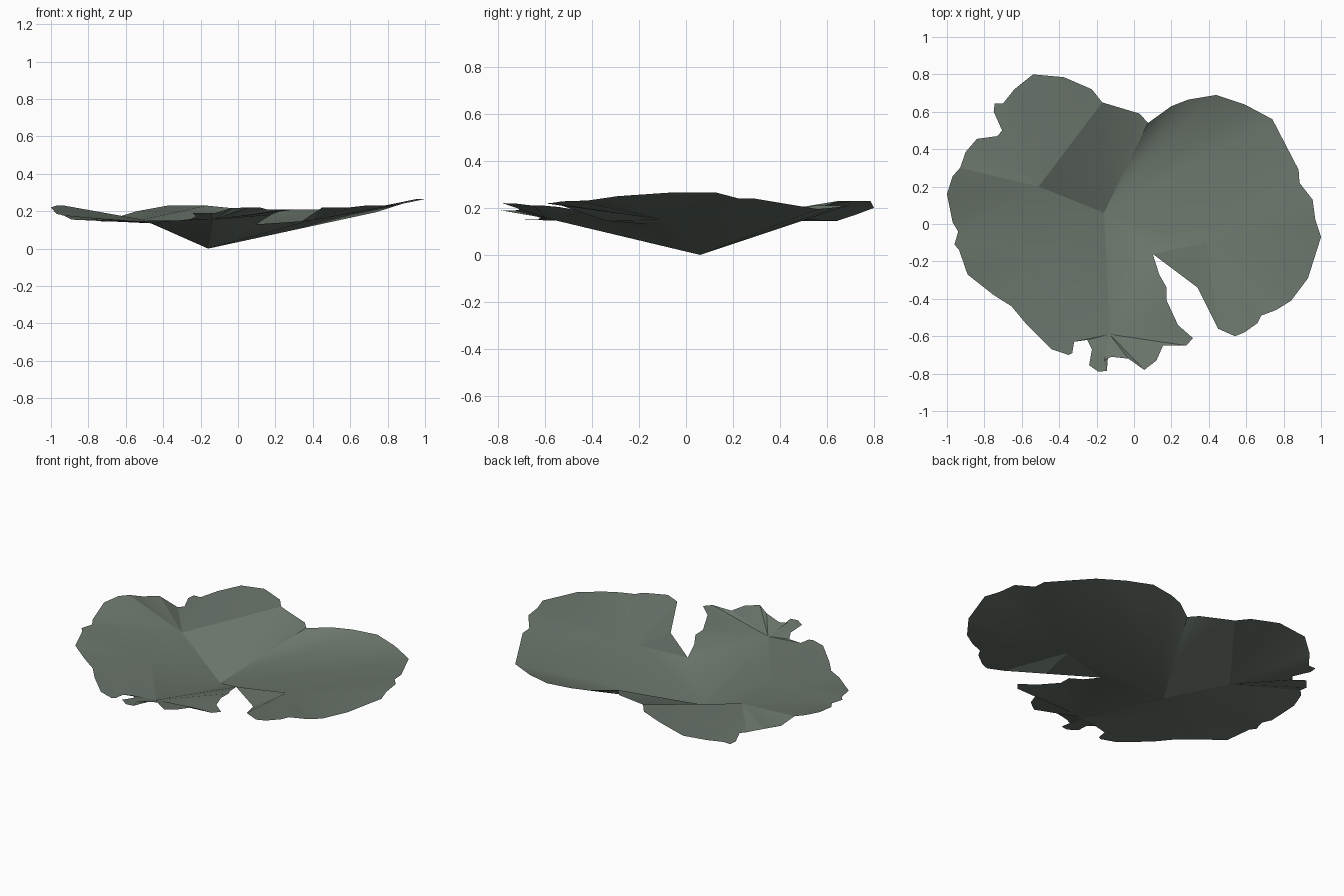
import bpy
import bmesh
from math import radians
from mathutils import Vector

default_cube = bpy.data.objects.get("Cube")
if default_cube:
    bpy.data.objects.remove(default_cube, do_unlink=True)

UNIT = 0.01  # all plan points below are in hundredths

# Inner points of the leaf: the deep centre and the shoulders around it
CENTRE = Vector((-16, 6, 0)) * UNIT
EAST = Vector((39, -10, 15)) * UNIT
BACK_RIGHT = Vector((-51, 20, 15.5)) * UNIT
FRONT_RIGHT = Vector((-46, -16, 13.5)) * UNIT
FRONT = Vector((-13, -59, 15.5)) * UNIT

# Leaf outline, counter-clockwise from the tip of the notch, one run per shoulder
notch_tip = [(10, -16)]
east_rim = [(34, -34), (45, -56), (54, -60), (59, -58), (66, -53), (68, -49),
            (76, -46), (84, -41), (93, -29), (100, -7), (97, 2), (95.5, 13),
            (88.5, 22), (88, 29), (74, 56)]
back_rim = [(59, 64), (44, 69), (29, 66.5), (20, 63), (7.5, 54), (3, 59), (-17, 65)]
back_right_rim = [(-22.5, 72), (-37.5, 78.5), (-54, 80), (-64, 72), (-70, 64.5),
                  (-74.5, 64.5), (-75, 60), (-70.5, 50), (-73, 47), (-84, 45.5),
                  (-90, 38.5), (-93, 30), (-97, 25.5), (-100, 16), (-97, 1), (-94, -4)]
front_right_rim = [(-96, -11), (-93.5, -14), (-89, -27), (-75, -38), (-65.5, -44),
                   (-58, -53), (-44, -67), (-35, -70), (-33, -69), (-32, -63)]
front_rim = [(-25, -62), (-22.5, -67), (-24, -75.5), (-19, -79), (-14.5, -78.5),
             (-16, -73), (-12, -71), (-3, -72), (5.5, -78), (12, -73), (15.5, -65),
             (28, -65), (31.5, -61), (23.5, -54), (17.5, -41), (17.5, -34),
             (13.5, -27), (10, -16)]

# Height of the wavy rim at a few places (x, y, height)
RIM_HEIGHTS = [
    (10, -16, 13), (34, -34, 14.5), (47, -58, 22), (76, -46, 23), (93, -29, 25),
    (100, -7, 26.5), (95, 13, 26.5), (88, 27, 24), (74, 56, 19.5), (42, 69, 21),
    (8, 54, 21), (-17, 65, 23), (-38, 78, 23), (-54, 80, 20), (-64, 72, 17),
    (-73, 62, 14.5), (-71, 49, 14.5), (-84, 45, 19), (-95, 27, 23), (-100, 16, 22),
    (-96, -8, 18), (-89, -27, 15.5), (-58, -53, 14.5), (-34, -69, 15),
    (-21, -78, 19), (5, -78, 22), (30, -62, 21), (17.5, -38, 18), (13.5, -27, 15.5)]


def rim_point(x, y):
    """Lift an outline point to the height blended from the nearest known heights."""
    total = weight_sum = 0.0
    for key_x, key_y, height in RIM_HEIGHTS:
        weight = 1 / ((x - key_x) ** 2 + (y - key_y) ** 2 + 0.5) ** 2
        total += weight * height
        weight_sum += weight
    return Vector((x, y, total / weight_sum)) * UNIT


def build_leaf(sectors):
    """Fan every rim run to its shoulder and stitch neighbouring fans together."""
    bm = bmesh.new()
    known = {}

    def vert(point):
        key = tuple(round(value, 4) for value in point)
        if key not in known:
            known[key] = bm.verts.new(point)
        return known[key]

    def triangle(*points):
        corners = [vert(point) for point in points]
        if len(set(corners)) == len(corners):
            bm.faces.new(corners)

    previous_hub = None
    last = None
    for hub, run in sectors:
        if previous_hub is not None:
            triangle(previous_hub, last, hub)
            triangle(CENTRE, previous_hub, hub)
        for x, y in run:
            point = rim_point(x, y)
            if last is not None:
                triangle(hub, last, point)
            last = point
        previous_hub = hub
    # Close the web between the last shoulder and the centre at the notch
    triangle(previous_hub, last, CENTRE)

    mesh = bpy.data.meshes.new("leaf_pad")
    bm.to_mesh(mesh)
    bm.free()
    leaf = bpy.data.objects.new("leaf_pad", mesh)
    bpy.context.collection.objects.link(leaf)
    return leaf


def flat_material(name, colour):
    material = bpy.data.materials.new(name)
    material.use_nodes = True
    material.diffuse_color = colour
    shader = material.node_tree.nodes["Principled BSDF"]
    shader.inputs["Base Color"].default_value = colour
    shader.inputs["Roughness"].default_value = 0.8
    return material


# Single-skin lily leaf in one dull green
leaf_pad = build_leaf([
    (CENTRE, notch_tip),
    (EAST, east_rim),
    (CENTRE, back_rim),
    (BACK_RIGHT, back_right_rim),
    (FRONT_RIGHT, front_right_rim),
    (FRONT, front_rim),
])
leaf_pad.data.materials.append(flat_material("dull_green", (0.148, 0.183, 0.15, 1)))

# Soft surface with the stronger folds kept crisp
bpy.ops.object.select_all(action="DESELECT")
leaf_pad.select_set(True)
bpy.context.view_layer.objects.active = leaf_pad
bpy.ops.object.shade_smooth_by_angle(angle=radians(20))
